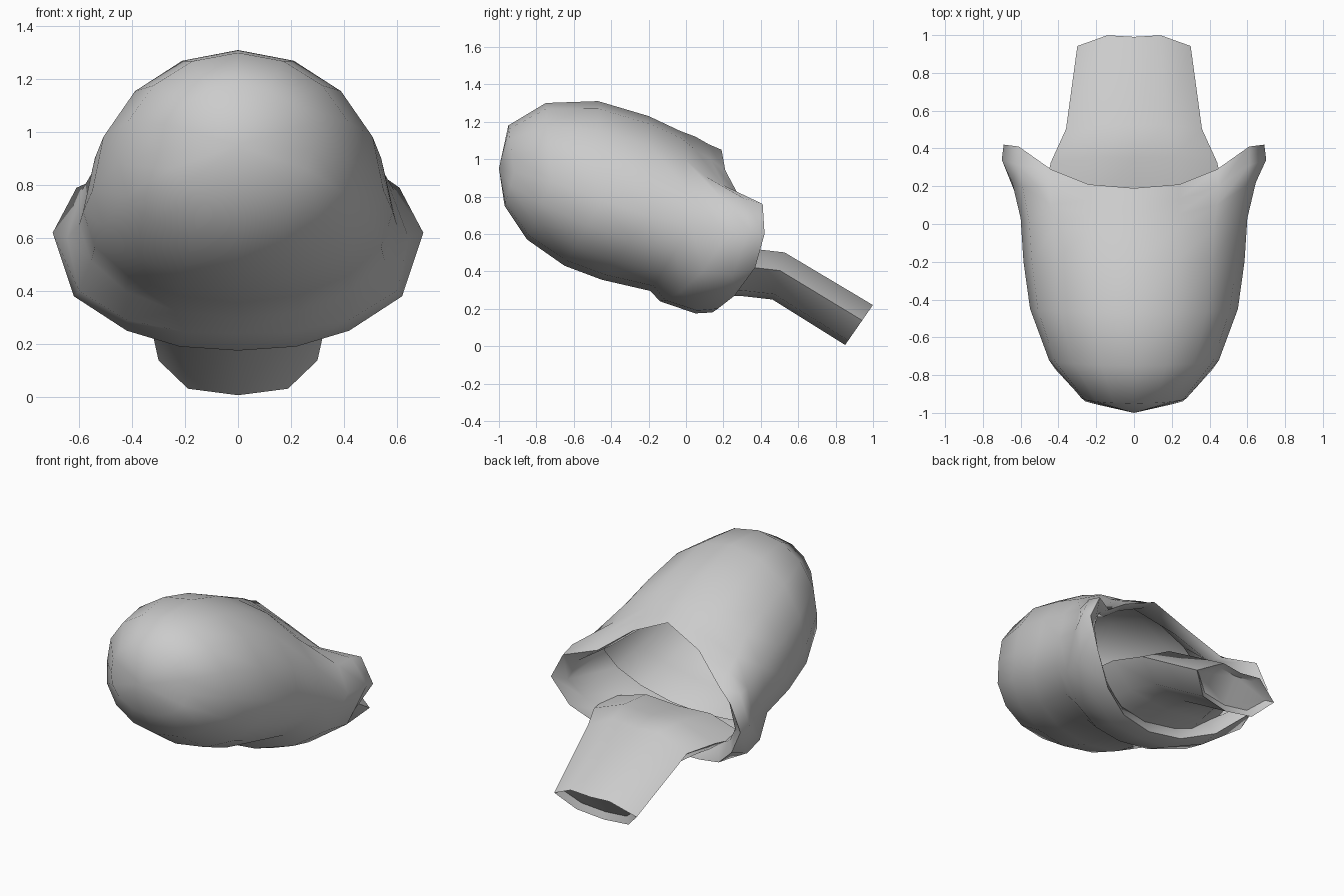
import bpy, bmesh, math
from mathutils import Vector

if "Cube" in bpy.data.objects:
    bpy.data.objects.remove(bpy.data.objects["Cube"])


def mirrored(half):
    """Close a half ring (first and last point on x=0) across x."""
    return half + [(-x, y, z) for x, y, z in half[-2:0:-1]]


def egg_ring(top, mid, bottom, n=8):
    """Half ring made of two quarter ellipses: top (y,z), mid (w,y,z), bottom (y,z)."""
    w, my, mz = mid
    pts = []
    for i in range(n + 1):
        t = math.pi * i / n
        ey, ez = top if i <= n / 2 else bottom
        c = abs(math.cos(t))
        x = 0 if i in (0, n) else w * math.sin(t)
        pts.append((x, my + (ey - my) * c, mz + (ez - mz) * c))
    return pts


def loft(name, halves, start_tip=None, cap_end=False, cap_start=False, angle=60):
    bm = bmesh.new()
    rings = [[bm.verts.new(p) for p in mirrored(h)] for h in halves]
    n = len(rings[0])
    for a, b in zip(rings, rings[1:]):
        for i in range(n):
            j = (i + 1) % n
            bm.faces.new((a[i], a[j], b[j], b[i]))
    if start_tip:
        tip = bm.verts.new(start_tip)
        for i in range(n):
            bm.faces.new((tip, rings[0][(i + 1) % n], rings[0][i]))
    if cap_start:
        bm.faces.new(rings[0][::-1])
    if cap_end:
        bm.faces.new(rings[-1])
    bmesh.ops.recalc_face_normals(bm, faces=bm.faces)
    me = bpy.data.meshes.new(name)
    bm.to_mesh(me)
    bm.free()
    ob = bpy.data.objects.new(name, me)
    bpy.context.collection.objects.link(ob)
    bpy.ops.object.select_all(action='DESELECT')
    ob.select_set(True)
    bpy.context.view_layer.objects.active = ob
    bpy.ops.object.shade_smooth_by_angle(angle=math.radians(angle))
    return ob


# Egg-shaped hood shell, front to back
shell = [
    egg_ring((-.95, 1.18), (.28, -.92, .93), (-.97, .75)),
    egg_ring((-.75, 1.30), (.45, -.72, .88), (-.85, .57)),
    egg_ring((-.47, 1.31), (.55, -.45, .78), (-.65, .43)),
    egg_ring((-.20, 1.23), (.585, -.20, .70), (-.45, .355)),
    egg_ring((-.03, 1.15), (.60, .03, .65), (-.19, .295)),
]

# Flared lip: bulge start, crest, back edge, inner edge
bulge = [(0, .05, 1.12), (.23, .05, 1.05), (.44, .10, .91), (.59, .20, .78),
         (.645, .22, .60), (.60, .09, .40), (.42, -.03, .29), (.2, -.11, .245), (0, -.14, .24)]
crest = [(0, .12, 1.08), (.235, .13, 1.0), (.45, .20, .86), (.61, .31, .79),
         (.70, .34, .62), (.62, .25, .38), (.42, .14, .25), (.22, .06, .19), (0, .05, .175)]
edge = [(0, .19, 1.05), (.24, .21, .94), (.44, .29, .79), (.61, .41, .76),
        (.69, .42, .60), (.59, .37, .42), (.42, .26, .27), (.22, .17, .2), (0, .14, .18)]
inner = [(0, .10, 1.05), (.22, .12, .94), (.41, .20, .79), (.55, .33, .71),
         (.61, .36, .58), (.53, .30, .46), (.38, .20, .36), (.2, .11, .32), (0, .08, .31)]
deep = egg_ring((-.05, 1.13), (.58, .02, .65), (-.18, .31))

loft("hood_shell", shell + [bulge, crest, edge, inner, deep], start_tip=(0, -1, .95), angle=75)


# Flattened neck tube that bends down out of the opening
def neck_ring(cy, cz, w, ny, nz, t=1):
    section = [(0, .115), (.47, .13), (1, .03), (.63, -.1), (0, -.13)]
    n = Vector((0, ny, nz)).normalized()
    return [(x * w, cy + d * t * n.y, cz + d * t * n.z) for x, d in section]


end = neck_ring(.925, .113, .30, .57, .82)
recess = neck_ring(.895, .134, .26, .57, .82, .75)
loft("neck_tube", [
    neck_ring(.08, .37, .50, 0, 1, .8),
    neck_ring(.32, .395, .44, .25, .97),
    neck_ring(.495, .375, .36, .25, .97),
    end, recess,
], cap_start=True, cap_end=True, angle=50)
